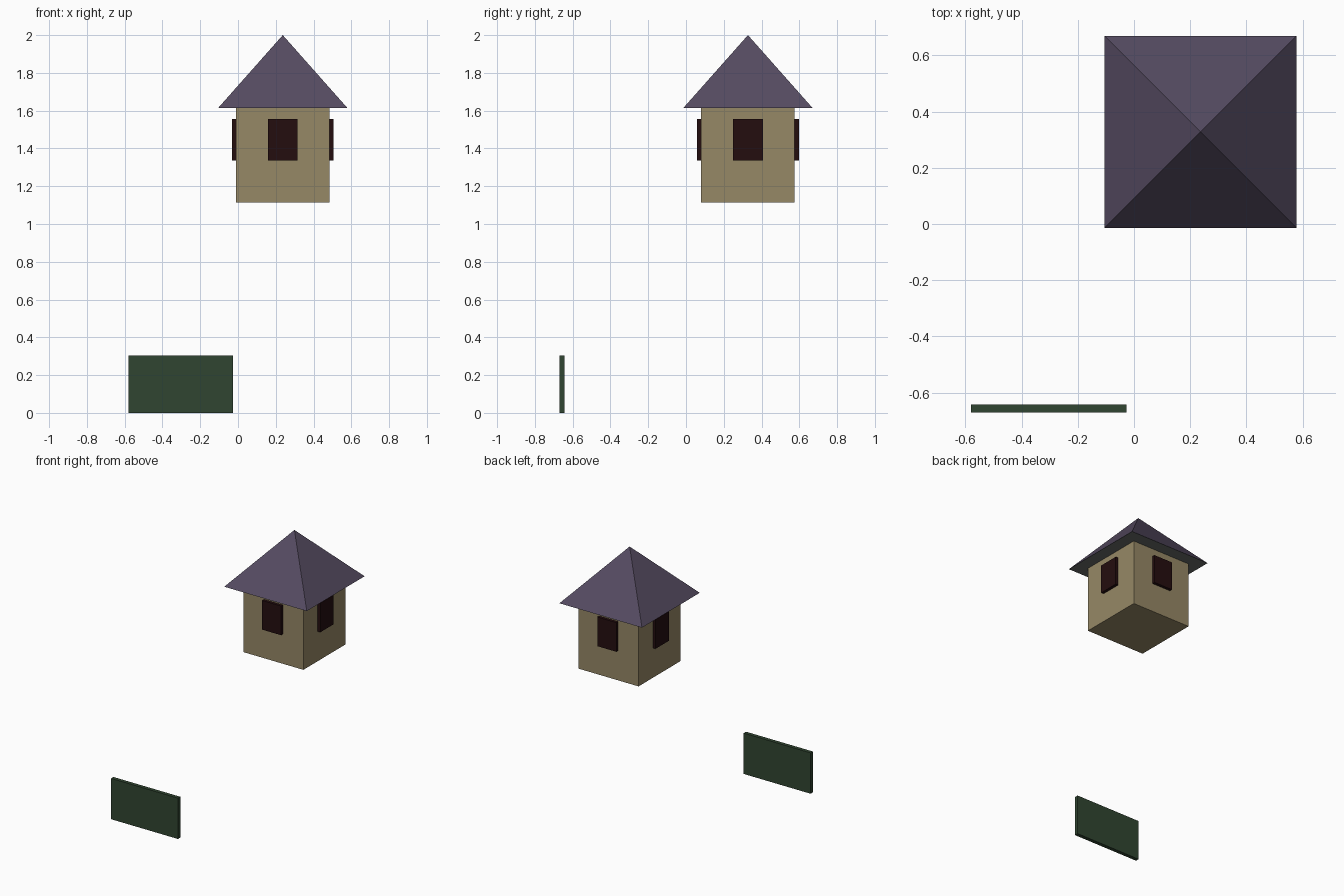
import bpy, bmesh, math
from mathutils import Matrix, Vector

if "Cube" in bpy.data.objects:
    bpy.data.objects.remove(bpy.data.objects["Cube"])


def material(name, rgb):
    # sRGB bytes to linear viewport colour
    m = bpy.data.materials.new(name)
    lin = [((c / 255 + 0.055) / 1.055) ** 2.4 if c > 10 else c / 255 / 12.92 for c in rgb]
    m.diffuse_color = (*lin, 1)
    m.use_nodes = True
    m.node_tree.nodes["Principled BSDF"].inputs["Base Color"].default_value = m.diffuse_color
    return m


def finish(name, bm, *mats):
    bmesh.ops.recalc_face_normals(bm, faces=bm.faces)
    mesh = bpy.data.meshes.new(name)
    bm.to_mesh(mesh)
    bm.free()
    for m in mats:
        mesh.materials.append(m)
    ob = bpy.data.objects.new(name, mesh)
    bpy.context.collection.objects.link(ob)
    return ob


def box(name, centre, size, mat, turn=0, pivot=(0, 0, 0)):
    bm = bmesh.new()
    bmesh.ops.create_cube(bm, size=1)
    bmesh.ops.scale(bm, vec=size, verts=bm.verts)
    bmesh.ops.translate(bm, vec=centre, verts=bm.verts)
    bmesh.ops.rotate(bm, cent=(0, 0, 0), matrix=Matrix.Rotation(turn, 3, 'Z'), verts=bm.verts)
    bmesh.ops.translate(bm, vec=pivot, verts=bm.verts)
    return finish(name, bm, mat)


tan = material("tan wall", (150, 136, 102))
purple = material("purple roof", (85, 75, 97))
grey = material("grey soffit", (103, 107, 105))
dark = material("dark window", (36, 13, 15))
green = material("green panel", (48, 69, 49))

CX, CY = 0.237, 0.328       # tower axis
EAVES = 1.615

# Tower room
box("tower_room", (CX, CY, 1.365), (0.495, 0.495, 0.5), tan)

# Four identical windows, one per side
for i, side in enumerate(("front", "right", "back", "left")):
    box(side + "_window", (0, -0.2475, 1.446), (0.157, 0.044, 0.218), dark,
        i * math.pi / 2, (CX, CY, 0))

# Pyramid roof with a grey underside
bm = bmesh.new()
bmesh.ops.create_cone(bm, cap_ends=True, segments=4, radius1=0.3415 * math.sqrt(2),
                      radius2=0, depth=0.385)
bmesh.ops.remove_doubles(bm, verts=bm.verts, dist=1e-4)
# Turn square to the axes whatever the starting corner
corner = min(bm.verts, key=lambda v: v.co.z).co
turn = math.pi / 4 - math.atan2(corner.y, corner.x)
bmesh.ops.rotate(bm, cent=(0, 0, 0), matrix=Matrix.Rotation(turn, 3, 'Z'), verts=bm.verts)
bmesh.ops.translate(bm, vec=(CX, CY, EAVES + 0.1925), verts=bm.verts)
bm.normal_update()
for f in bm.faces:
    f.material_index = 1 if abs(f.normal.z) > 0.99 else 0
finish("roof", bm, purple, grey)

# Low free-standing panel at the front left
box("low_panel", (-0.304, -0.656, 0.1525), (0.553, 0.028, 0.305), green)
